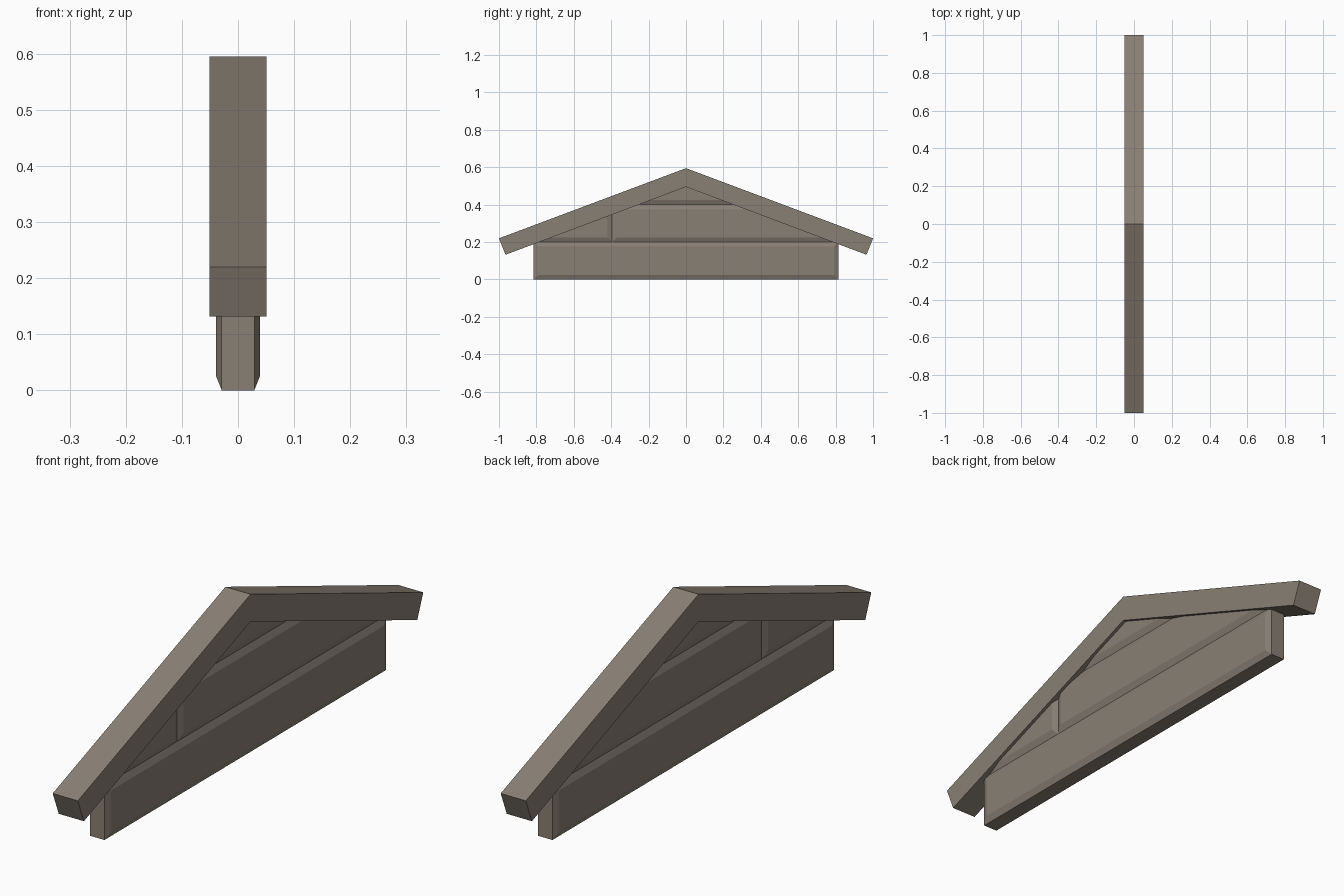
import bpy, bmesh
from mathutils import Vector

if "Cube" in bpy.data.objects:
    bpy.data.objects.remove(bpy.data.objects["Cube"])

wood = bpy.data.materials.new("weathered_wood")
wood.diffuse_color = (0.25, 0.215, 0.175, 1)
wood.use_nodes = True
wood.node_tree.nodes["Principled BSDF"].inputs["Base Color"].default_value = wood.diffuse_color


def finish(bm, name):
    bmesh.ops.recalc_face_normals(bm, faces=bm.faces)
    me = bpy.data.meshes.new(name)
    bm.to_mesh(me)
    bm.free()
    me.materials.append(wood)
    ob = bpy.data.objects.new(name, me)
    bpy.context.collection.objects.link(ob)
    return ob


def loft(rings):
    """Join closed rings of points, with a cap at both ends."""
    bm = bmesh.new()
    vs = [[bm.verts.new(p) for p in r] for r in rings]
    n = len(vs[0])
    for a, b in zip(vs, vs[1:]):
        for i in range(n):
            j = (i + 1) % n
            bm.faces.new((a[i], a[j], b[j], b[i]))
    bm.faces.new(vs[0])
    bm.faces.new(vs[-1])
    return bm


def plank(name, y0, y1, z0, z1, clip=True):
    """Board with chamfered rims, trimmed to sit just inside the roof."""
    rings = []
    for x, c in ((-0.039, 0.025), (-0.029, 0), (0.029, 0), (0.039, 0.025)):
        rings.append([(x, y0 + c, z0 + c), (x, y1 - c, z0 + c),
                      (x, y1 - c, z1 - c), (x, y0 + c, z1 - c)])
    bm = loft(rings)
    if clip:
        for s in (-1, 1):
            geom = bm.verts[:] + bm.edges[:] + bm.faces[:]
            bmesh.ops.bisect_plane(bm, geom=geom, plane_co=Vector((0, 0, 0.515)),
                                   plane_no=Vector((0, s * 0.377, 1)), clear_outer=True)
            rim = [e for e in bm.edges if e.is_boundary]
            if rim:
                bmesh.ops.holes_fill(bm, edges=rim, sides=0)
    return finish(bm, name)


# Roof beam: one bent chevron profile, built as two mirrored halves
profile = [(-1, 0.22), (0, 0.595), (1, 0.22), (0.965, 0.132), (0, 0.495), (-0.965, 0.132)]
finish(loft([[(x, y, z) for y, z in profile] for x in (-0.051, 0.051)]), "roof_beam")

# Gable boards, bottom to top
plank("lower_board", -0.815, 0.815, 0, 0.2, clip=False)
plank("middle_board_short", -1.0, -0.395, 0.2, 0.4)
plank("middle_board_long", -0.395, 1.0, 0.2, 0.4)
plank("top_board", -0.6, 0.6, 0.4, 0.62)
